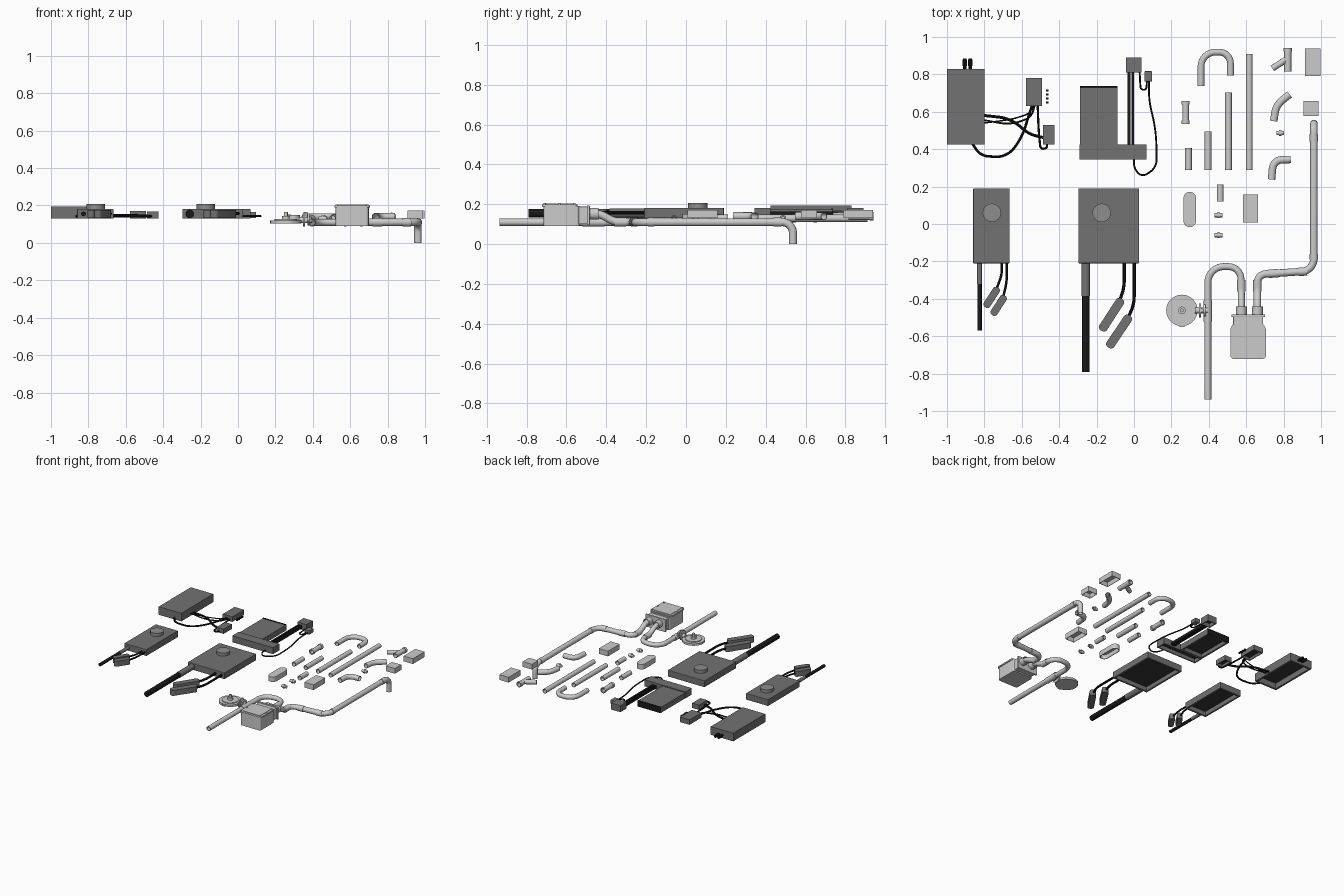
import bpy, bmesh, math
from mathutils import Vector, Matrix

if "Cube" in bpy.data.objects:
    bpy.data.objects.remove(bpy.data.objects["Cube"])


def material(name, v):
    m = bpy.data.materials.new(name)
    m.diffuse_color = (v, v, v, 1)
    m.use_nodes = True
    m.node_tree.nodes["Principled BSDF"].inputs["Base Color"].default_value = m.diffuse_color
    return m


DARK, BLACK, INNER = material("dark_plastic", .17), material("black_rubber", .01), material("dark_inside", .04)


def finish(bm, name, mats=(), smooth=False):
    bmesh.ops.recalc_face_normals(bm, faces=bm.faces)
    me = bpy.data.meshes.new(name)
    bm.to_mesh(me)
    bm.free()
    ob = bpy.data.objects.new(name, me)
    bpy.context.collection.objects.link(ob)
    for m in mats:
        me.materials.append(m)
    if smooth:
        bpy.ops.object.select_all(action='DESELECT')
        ob.select_set(True)
        bpy.context.view_layer.objects.active = ob
        bpy.ops.object.shade_smooth_by_angle(angle=math.radians(35))
    return ob


def box(name, x0, x1, y0, y1, z0, z1, mats=(), rim=0, depth=0, bevel=0, round_r=0):
    """Block; rim and depth hollow it out from below."""
    bm = bmesh.new()
    size = Matrix.Diagonal((x1 - x0, y1 - y0, z1 - z0, 1))
    bmesh.ops.create_cube(bm, size=1, matrix=Matrix.Translation(((x0 + x1) / 2, (y0 + y1) / 2, (z0 + z1) / 2)) @ size)
    if round_r:
        edges = [e for e in bm.edges if abs(e.verts[0].co.z - e.verts[1].co.z) > .001]
        bmesh.ops.bevel(bm, geom=edges, offset=round_r, segments=6, affect='EDGES', profile=.5)
    if rim:
        bottom = min(bm.faces, key=lambda f: f.calc_center_median().z)
        bmesh.ops.inset_individual(bm, faces=[bottom], thickness=rim)
        new = bmesh.ops.extrude_face_region(bm, geom=[bottom])['geom']
        bmesh.ops.translate(bm, vec=(0, 0, depth), verts=[g for g in new if isinstance(g, bmesh.types.BMVert)])
        for f in new:
            if isinstance(f, bmesh.types.BMFace) and len(mats) > 1:
                f.material_index = 1
        if bottom.is_valid:
            bm.faces.remove(bottom)
    ob = finish(bm, name, mats, smooth=round_r > 0)
    if bevel:
        b = ob.modifiers.new("edge", 'BEVEL')
        b.width, b.segments = bevel, 2
    return ob


def fillet(points, r, n=8):
    """Round the corners of a path with true arcs."""
    p = [Vector(q) for q in points]
    out = [p[0]]
    for a, c, b in zip(p, p[1:], p[2:]):
        u, v = a - c, b - c
        d = min(r, u.length * .49, v.length * .49)
        A, B = c + u.normalized() * d, c + v.normalized() * d
        w = math.sin(u.angle(v) / 2)
        for i in range(n + 1):
            t = i / n
            k = ((1 - t) ** 2, 2 * t * (1 - t) * w, t * t)
            out.append((A * k[0] + c * k[1] + B * k[2]) / sum(k))
    return out + [p[-1]]


def tube(name, points, r, bend=.1, mats=(), wall=0, sides=16):
    """Sweep a circle along a rounded path; a wall makes it a hollow pipe."""
    path = fillet(points, bend)
    bm = bmesh.new()

    def sweep(rad):
        rings, ref = [], None
        for i, c in enumerate(path):
            t = (path[min(i + 1, len(path) - 1)] - path[max(i - 1, 0)]).normalized()
            ref = t.orthogonal() if ref is None else ref - t * ref.dot(t)
            ref.normalize()
            side = t.cross(ref)
            ang = [2 * math.pi * k / sides for k in range(sides)]
            rings.append([bm.verts.new(c + (ref * math.cos(a) + side * math.sin(a)) * rad) for a in ang])
        for a, b in zip(rings, rings[1:]):
            for k in range(sides):
                bm.faces.new((a[k], a[k - 1], b[k - 1], b[k]))
        return rings[0], rings[-1]

    outer = sweep(r)
    if wall:
        for a, b in zip(outer, sweep(r - wall)):
            for k in range(sides):
                bm.faces.new((a[k], a[k - 1], b[k - 1], b[k]))
    else:
        for ring in outer:
            bm.faces.new(ring)
    return finish(bm, name, mats, True)


def flat(pts, z):
    return [(x, y, z) for x, y in pts]


def pipe(name, pts, r=.018, z=.14, bend=.1, wall=.003):
    return tube(name, flat(pts, z), r, bend, wall=wall)


def disc(name, x, y, z0, z1, r, mats=()):
    return tube(name, [(x, y, z0), (x, y, z1)], r, mats=mats, sides=32)


def cable(name, pts, r=.006, z=.143, bend=.12):
    return tube(name, flat(pts, z), r, bend, (BLACK,), sides=10)


def capsule(name, a, b, w, z):
    """Rounded inline connector lying between two points."""
    a, b = Vector((*a, z)), Vector((*b, z))
    ob = box(name, -(b - a).length / 2, (b - a).length / 2, -w / 2, w / 2, -.022, .022, (DARK,), round_r=w * .42)
    ob.location = (a + b) / 2
    ob.rotation_euler.z = math.atan2(b.y - a.y, b.x - a.x)


CASE = (DARK, INNER)

# Back left control unit with plugs, cable loom and two connectors
box("control_unit", -1, -.8, .425, .83, .13, .195, CASE, .022, .045)
for i, x in enumerate((-.905, -.875)):
    cable(f"unit_plug_{i}", [(x, .825), (x, .885)], .009, .155)
    cable(f"unit_plug_head_{i}", [(x, .845), (x, .88)], .012, .155)
box("loom_connector_large", -.577, -.492, .63, .78, .13, .17, CASE, .01, .02)
box("loom_connector_small", -.487, -.425, .425, .53, .13, .168, CASE, .008, .02)
for i in range(4):
    y = .65 + i * .021
    box(f"connector_pin_{i}", -.47, -.456, y - .005, y + .005, .14, .152, (BLACK,))
cable("loom_lower", [(-.865, .43), (-.82, .365), (-.68, .355), (-.6, .46), (-.545, .635)], .007)
cable("loom_cross", [(-.8, .58), (-.66, .565), (-.56, .48), (-.485, .462)], .008)
cable("loom_upper_a", [(-.8, .555), (-.66, .53), (-.55, .57), (-.53, .635)], .005)
cable("loom_upper_b", [(-.8, .54), (-.65, .56), (-.56, .59), (-.535, .635)], .004, .15)
cable("loom_link", [(-.515, .635), (-.51, .5), (-.5, .4), (-.465, .405), (-.465, .43)], .006)

# Back middle panel with base bar and connectors
box("panel_plate", -.29, -.087, .425, .735, .13, .175, CASE, .02, .03)
box("panel_back_edge", -.29, -.087, .727, .737, .13, .178, (BLACK,))
box("panel_base_bar", -.292, .068, .345, .425, .13, .182, CASE, .012, .03)
for i, x in enumerate((-.027, -.006)):
    box(f"ribbon_cable_{i}", x - .007, x + .007, .42, .815, .142, .165, (BLACK,))
box("panel_connector", -.042, .04, .81, .89, .13, .182, CASE, .01, .03)
box("panel_small_plug", .055, .097, .762, .817, .132, .165, (DARK,), bevel=.004)
cable("plug_lead", [(.03, .815), (.035, .72), (.065, .715), (.07, .77)], .005)
cable("panel_loop_cable", [(.08, .765), (.08, .66), (.118, .5), (.122, .3), (.04, .25), (0, .3), (0, .35)], .005)

# Two keypad units: case, round knob, sleeved cable, two connector leads
for tag, x0, x1, knob, cx, cr, end, leads in (
        ("narrow", -.86, -.665, -.76, -.826, .012, (-.32, -.57),
         ((-.706, (-.795, -.445), (-.727, -.34)), (-.68, (-.757, -.487), (-.69, -.383)))),
        ("wide", -.297, .028, -.173, -.258, .021, (-.385, -.79),
         ((-.052, (-.175, -.57), (-.065, -.40)), (.001, (-.137, -.66), (-.022, -.49))))):
    box(f"{tag}_case", x0, x1, -.21, .19, .13, .182, CASE, .022, .035, .003)
    disc(f"{tag}_knob", knob, .06, .18, .207, .049, (material("knob_grey", .27),))
    tube(f"{tag}_cable_sleeve", flat([(cx, -.205), (cx, end[0])], .155), cr * 1.1, mats=(DARK,))
    tube(f"{tag}_main_cable", flat([(cx, -.25), (cx, end[1])], .155), cr, mats=(BLACK,))
    for i, (lx, a, b) in enumerate(leads):
        capsule(f"{tag}_inline_connector_{i}", a, b, cr * .9 + .029, .155)
        e = Vector(b) * .8 + Vector(a) * .2
        cable(f"{tag}_lead_{i}", [(lx, -.2), (lx, e.y + .09), tuple(e)], .004 + cr * .22, .157)

# Trap box with lid, screws and inlet collar
box("trap_box", .522, .698, -.715, -.535, .09, .192, round_r=.015)
box("trap_lid", .515, .705, -.722, -.545, .19, .2, round_r=.02)
box("trap_lid_panel", .532, .688, -.705, -.56, .199, .204, round_r=.015)
for i, (x, y) in enumerate([(x, y) for x in (.527, .693) for y in (-.71, -.635, -.56)]):
    disc(f"lid_screw_{i}", x, y, .198, .206, .006)
box("inlet_collar", .53, .69, -.55, -.492, .1, .188, bevel=.004)
box("inlet_flange", .52, .7, -.497, -.483, .095, .194, bevel=.003)
for i, x in enumerate((.574, .66)):
    pipe(f"inlet_socket_{i}", [(x, -.49), (x, -.44)], .029, .152)

# Assembled pipe runs
tube("drain_pipe", [(.395, -.937, .11), (.395, -.228, .11), (.57, -.228, .11), (.574, -.36, .11),
                    (.574, -.43, .152), (.574, -.49, .152)], .0185, .085, wall=.003)
tube("supply_pipe", [(.66, -.49, .152), (.66, -.43, .152), (.66, -.36, .11), (.66, -.27, .11), (.962, -.25, .11),
                     (.962, .537, .11), (.962, .537, 0)], .02, .065, wall=.003)
for i, (a, b) in enumerate((((.574, -.36), (.574, -.30)), ((.66, -.36), (.66, -.30)), ((.395, -.52), (.395, -.41)),
                            ((.72, -.266), (.77, -.263)), ((.88, -.256), (.925, -.253)),
                            ((.962, -.19), (.962, -.16)), ((.962, .44), (.962, .48)))):
    pipe(f"pipe_sleeve_{i}", [a, b], .0225, .11)

# Round float disc and its valve
disc("float_disc", .256, -.462, .105, .121, .084)
disc("float_step", .256, -.462, .12, .127, .06)
disc("float_hub", .256, -.462, .125, .145, .02)
disc("float_stem", .256, -.462, .14, .166, .01)
box("float_tab", .243, .27, -.552, -.53, .106, .118)
tube("valve_neck", [(.325, -.462, .122), (.395, -.462, .122)], .016)
for i, x in enumerate((.348, .372)):
    tube(f"valve_flange_{i}", [(x, -.462, .125), (x + .009, -.462, .125)], .038 - i * .006)
tube("valve_stem", [(.362, -.462, .125), (.362, -.462, .165)], .01)

# Loose straight pipes, sockets and rings
for i, (x, y0, y1) in enumerate(((.616, .29, .91), (.505, .29, .703), (.396, .29, .495), (.291, .29, .405),
                                 (.276, .54, .65), (.461, .12, .212))):
    pipe(f"loose_pipe_{i}", [(x, y0), (x, y1)], z=.13)
for i, y in enumerate((.535, .64)):
    pipe(f"socket_rim_{i}", [(.276, y), (.276, y + .018)], .022, .13)
for i, (x, y) in enumerate(((.451, .047), (.451, -.06), (.781, .487))):
    pipe(f"coupling_ring_{i}", [(x - .02, y), (x + .022, y)], .011, .13)
    pipe(f"coupling_collar_{i}", [(x - .005, y), (x + .007, y)], .016, .13)

# Loose bends and branch fitting
pipe("u_bend", [(.358, .737), (.358, .919), (.516, .919), (.516, .795)], bend=.08)
pipe("shallow_bend", [(.747, .55), (.76, .635), (.832, .693)], .02, bend=.08)
pipe("right_angle_bend", [(.735, .238), (.745, .342), (.838, .345)], .02, bend=.08)
pipe("branch_main", [(.822, .815), (.822, .942)], .019)
pipe("branch_arm", [(.822, .885), (.74, .832)], .017)
pipe("branch_rim", [(.822, .922), (.822, .942)], .022)

# Loose hollow covers
for i, (x0, x1, y0, y1) in enumerate(((.915, .997, .79, .938), (.905, .986, .578, .658), (.582, .663, .008, .157))):
    box(f"cover_{i}", x0, x1, y0, y1, .13, .172, rim=.005, depth=.036)
box("oval_cover", .265, .331, -.017, .172, .11, .15, rim=.005, depth=.034, round_r=.0325)
